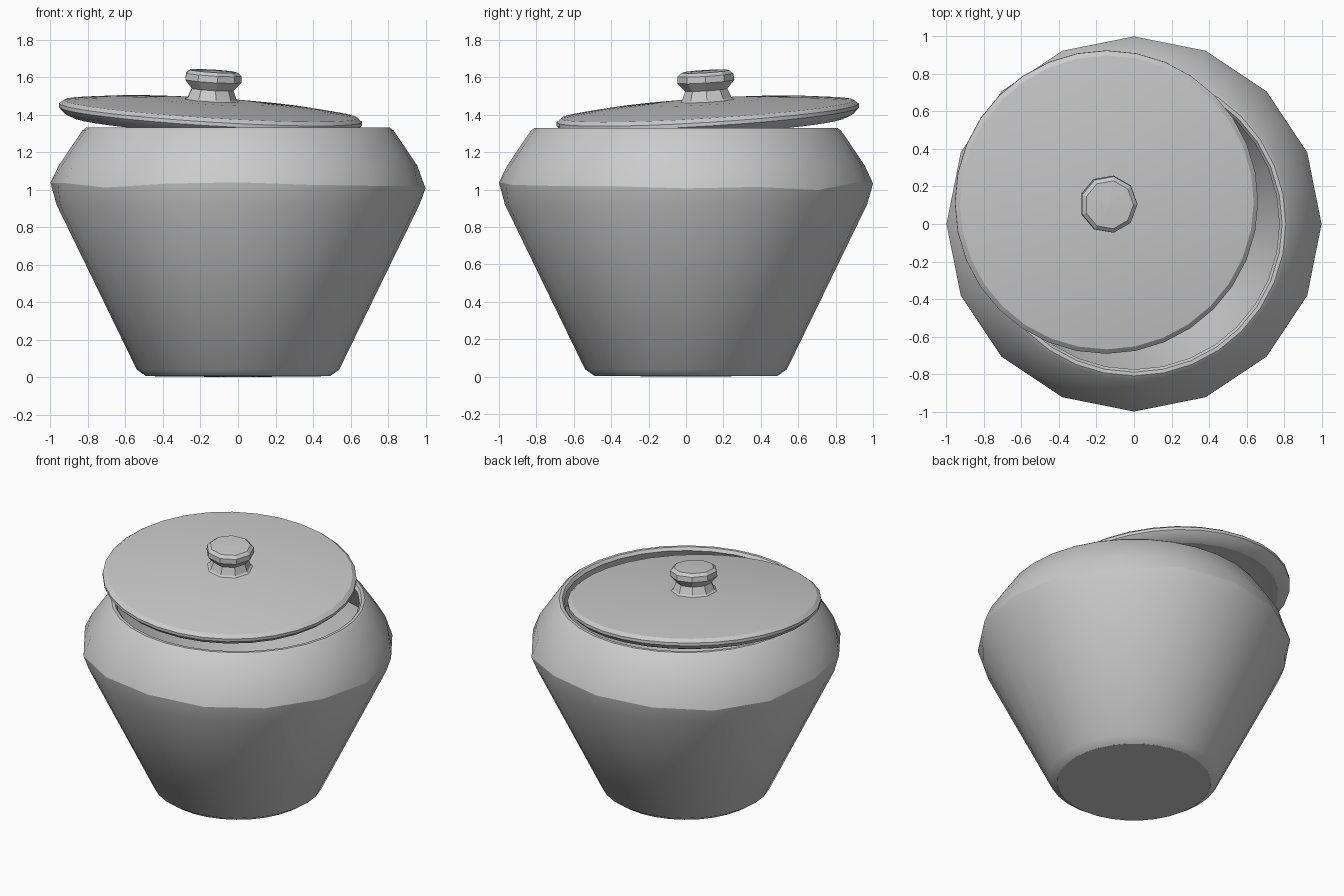
import bpy, bmesh, math, random
from mathutils import Vector

random.seed(4)
cube = bpy.data.objects.get("Cube")
if cube:
    bpy.data.objects.remove(cube, do_unlink=True)

clay = bpy.data.materials.new("grey clay")
clay.use_nodes = True
GREY = (0.6, 0.6, 0.6, 1)
clay.diffuse_color = GREY
clay.node_tree.nodes["Principled BSDF"].inputs["Base Color"].default_value = GREY


def lathe(name, profile, sides, smooth=30, coarse=(), wobble=0.0):
    """Revolve (radius, height) pairs; coarse rings get only half the corners."""
    bm = bmesh.new()
    rings = []
    for k, (r, z) in enumerate(profile):
        if r == 0:
            rings.append([bm.verts.new((0, 0, z))] * sides)
            continue
        corners = []
        for i in range(sides):
            a = math.tau * i / sides
            dz = random.uniform(-wobble, wobble) if k in coarse else 0
            corners.append(Vector((r * math.cos(a), r * math.sin(a), z + dz)))
        if k in coarse:
            for i in range(1, sides, 2):
                corners[i] = (corners[i - 1] + corners[(i + 1) % sides]) / 2
        rings.append([bm.verts.new(c) for c in corners])
    for low, high in zip(rings, rings[1:]):
        for i in range(sides):
            j = (i + 1) % sides
            quad = dict.fromkeys((low[i], low[j], high[j], high[i]))
            bm.faces.new(list(quad))
    bmesh.ops.recalc_face_normals(bm, faces=bm.faces)
    mesh = bpy.data.meshes.new(name)
    bm.to_mesh(mesh)
    bm.free()
    mesh.materials.append(clay)
    obj = bpy.data.objects.new(name, mesh)
    bpy.context.collection.objects.link(obj)
    bpy.ops.object.select_all(action="DESELECT")
    obj.select_set(True)
    bpy.context.view_layer.objects.active = obj
    if smooth:
        bpy.ops.object.shade_smooth_by_angle(angle=math.radians(smooth))
    return obj


# Hollow pot: base, flared wall, faceted shoulder, rim, then the inside wall
lathe("pot", [
    (0, 0), (0.49, 0.005), (0.54, 0.04), (0.968, 0.92), (1.0, 1.02),
    (0.955, 1.13), (0.83, 1.315), (0.81, 1.33), (0.79, 1.33), (0.775, 1.31),
    (0.93, 1.03), (0.9, 0.92), (0.49, 0.08), (0, 0.06),
], 32, coarse=(4,), wobble=0.025)

# Shallow domed lid with a rounded edge
lid = lathe("lid", [
    (0, 0.05), (0.3, 0.042), (0.6, 0.022), (0.785, 0.0), (0.81, -0.02),
    (0.81, -0.04), (0.78, -0.07), (0.73, -0.09), (0.66, -0.08), (0, -0.06),
], 32)

# Faceted knob with a narrow neck
knob = lathe("lid_knob", [
    (0.17, 0.03), (0.135, 0.055), (0.115, 0.105), (0.155, 0.15),
    (0.152, 0.185), (0.13, 0.203), (0, 0.207),
], 9, smooth=0)

# The lid sits askew, dipping into the pot at its front left
lean = Vector((0, 0, 1)).rotation_difference(Vector((0.062, -0.062, 1)))
for part in (lid, knob):
    part.rotation_mode = "QUATERNION"
    part.rotation_quaternion = lean
    part.location = (-0.145, 0.115, 1.43)
